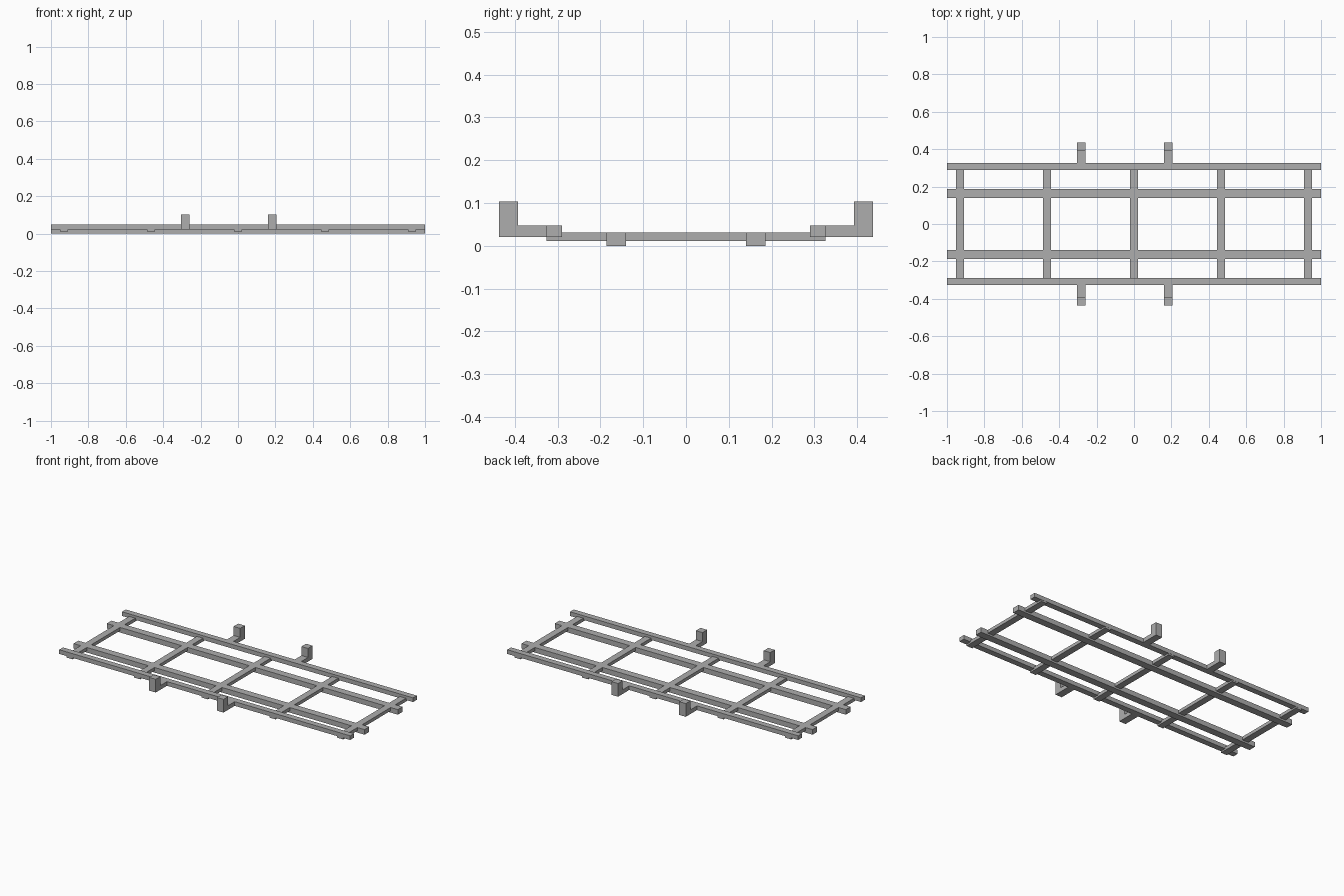
import bpy

cube = bpy.data.objects.get("Cube")
if cube:
    bpy.data.objects.remove(cube, do_unlink=True)

# Single grey metal
GREY = (0.42, 0.42, 0.42, 1)
metal = bpy.data.materials.new("grey metal")
metal.use_nodes = True
metal.diffuse_color = GREY
metal.node_tree.nodes["Principled BSDF"].inputs["Base Color"].default_value = GREY


def bar(name, x, y, z):
    """Flat-sided bar spanning the given (low, high) ranges."""
    spans = (x, y, z)
    bpy.ops.mesh.primitive_cube_add(size=1, location=[sum(s) / 2 for s in spans])
    ob = bpy.context.object
    ob.name = name
    ob.scale = [abs(s[1] - s[0]) for s in spans]
    bpy.ops.object.transform_apply(location=False, rotation=False, scale=True)
    ob.data.materials.append(metal)


# Cross members tying the rails together
for i in range(-2, 3):
    cx = i * 0.465
    bar("cross_member", (cx - 0.021, cx + 0.021), (-0.326, 0.326), (0.011, 0.0315))

for side, label in ((-1, "front"), (1, "back")):
    # Long rails
    bar(label + "_inner_rail", (-1, 1), (side * 0.14, side * 0.186), (0, 0.0315))
    bar(label + "_outer_rail", (-1, 1), (side * 0.29, side * 0.327), (0.021, 0.047))
    # L-shaped side brackets
    for bx in (-0.282, 0.184):
        width = (bx - 0.0225, bx + 0.0225)
        bar(label + "_bracket_arm", width, (side * 0.327, side * 0.392), (0.021, 0.047))
        bar(label + "_bracket_post", width, (side * 0.392, side * 0.437), (0.021, 0.103))
